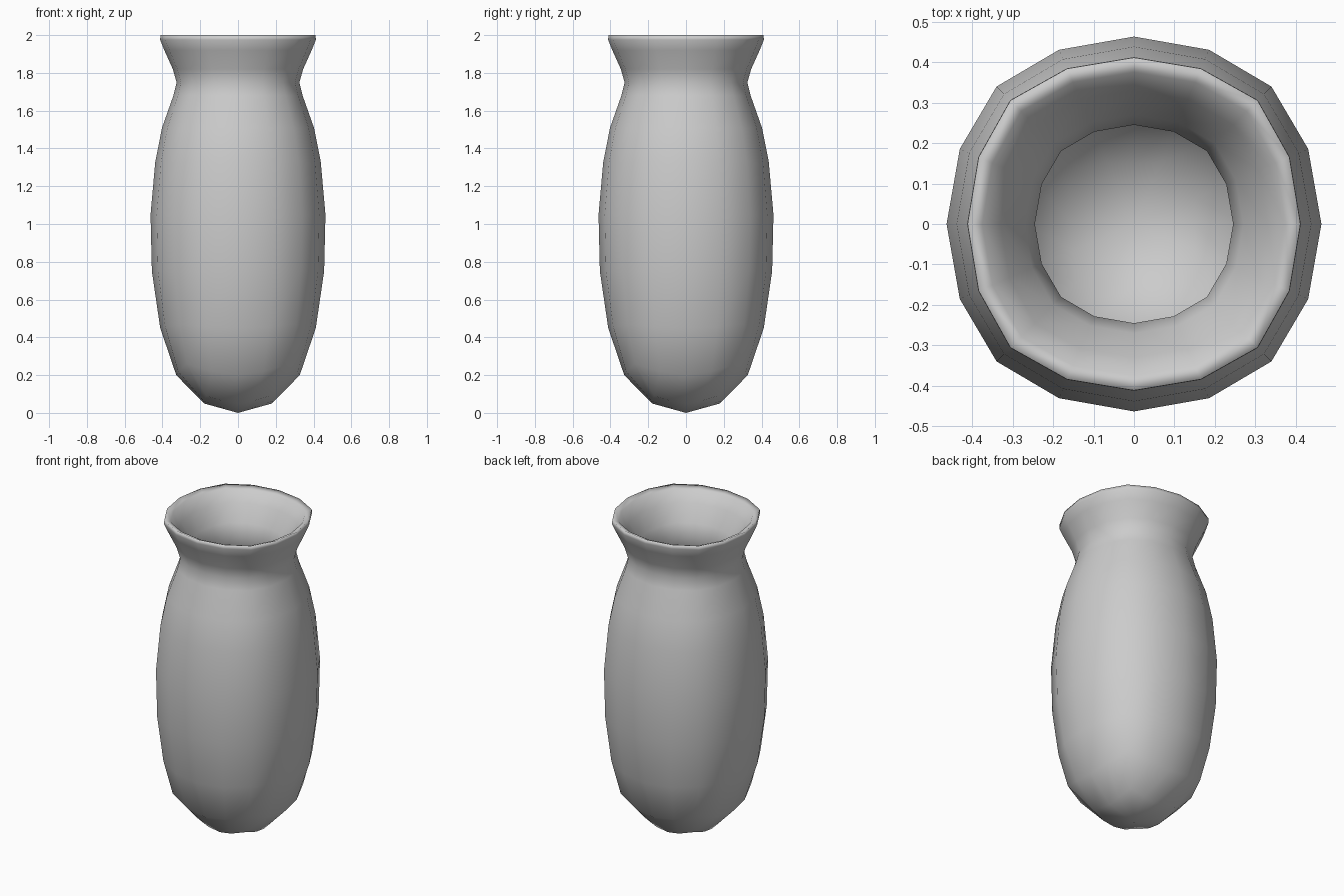
import bpy, bmesh
from math import cos, sin, radians

SIDES = 16

# Rings: radius on the axes, height, diagonal bulge factor, diagonal lift
outer = [(0.18, 0.05, 1.32, 0.04), (0.327, 0.20, 1.17, 0.06),
         (0.412, 0.45, 1.06, 0.02), (0.456, 0.75, 1.037, 0), (0.463, 1.05, 1.037, 0),
         (0.438, 1.33, 1.037, 0), (0.402, 1.51, 1.037, 0), (0.342, 1.68, 1.04, 0),
         (0.325, 1.75, 1.04, 0), (0.345, 1.82, 1.04, 0), (0.39, 1.92, 1.045, 0),
         (0.412, 1.975, 1.05, 0)]
inner = [(0.411, 2.0, 1.05, 0), (0.375, 1.985, 1.05, 0), (0.33, 1.92, 1.05, 0),
         (0.27, 1.82, 1.045, 0), (0.245, 1.74, 1.04, 0), (0.268, 1.66, 1.04, 0),
         (0.33, 1.50, 1.04, 0), (0.368, 1.32, 1.04, 0), (0.393, 1.05, 1.04, 0),
         (0.386, 0.76, 1.04, 0), (0.343, 0.49, 1.06, 0.02),
         (0.27, 0.26, 1.17, 0.05), (0.15, 0.13, 1.3, 0.03)]


def ring(bm, r, z, bulge, lift):
    verts = []
    for i in range(SIDES):
        w = (0, 0.32, 1, 0.32)[i % 4]
        a = radians(360 * i / SIDES + (0, 0.8, 0, -0.8)[i % 4])
        rr = r * (1 + (bulge - 1) * w)
        verts.append(bm.verts.new((rr * cos(a), rr * sin(a), z + lift * w)))
    return verts


# Vase body: rounded-square lathe, outside up to the lip and down the inside
bm = bmesh.new()
rings = [ring(bm, *p) for p in outer + inner]
for a, b in zip(rings, rings[1:]):
    for i in range(SIDES):
        j = (i + 1) % SIDES
        bm.faces.new((a[i], a[j], b[j], b[i]))

# Underside and inner floor
for loop, z in ((rings[0], 0.0), (rings[-1], 0.09)):
    tip = bm.verts.new((0, 0, z))
    for i in range(SIDES):
        bm.faces.new((loop[i], loop[(i + 1) % SIDES], tip))

bmesh.ops.recalc_face_normals(bm, faces=bm.faces)
for f in bm.faces:
    f.smooth = True
mesh = bpy.data.meshes.new("vase")
bm.to_mesh(mesh)
bm.free()
vase = bpy.data.objects.new("vase", mesh)
bpy.context.collection.objects.link(vase)
